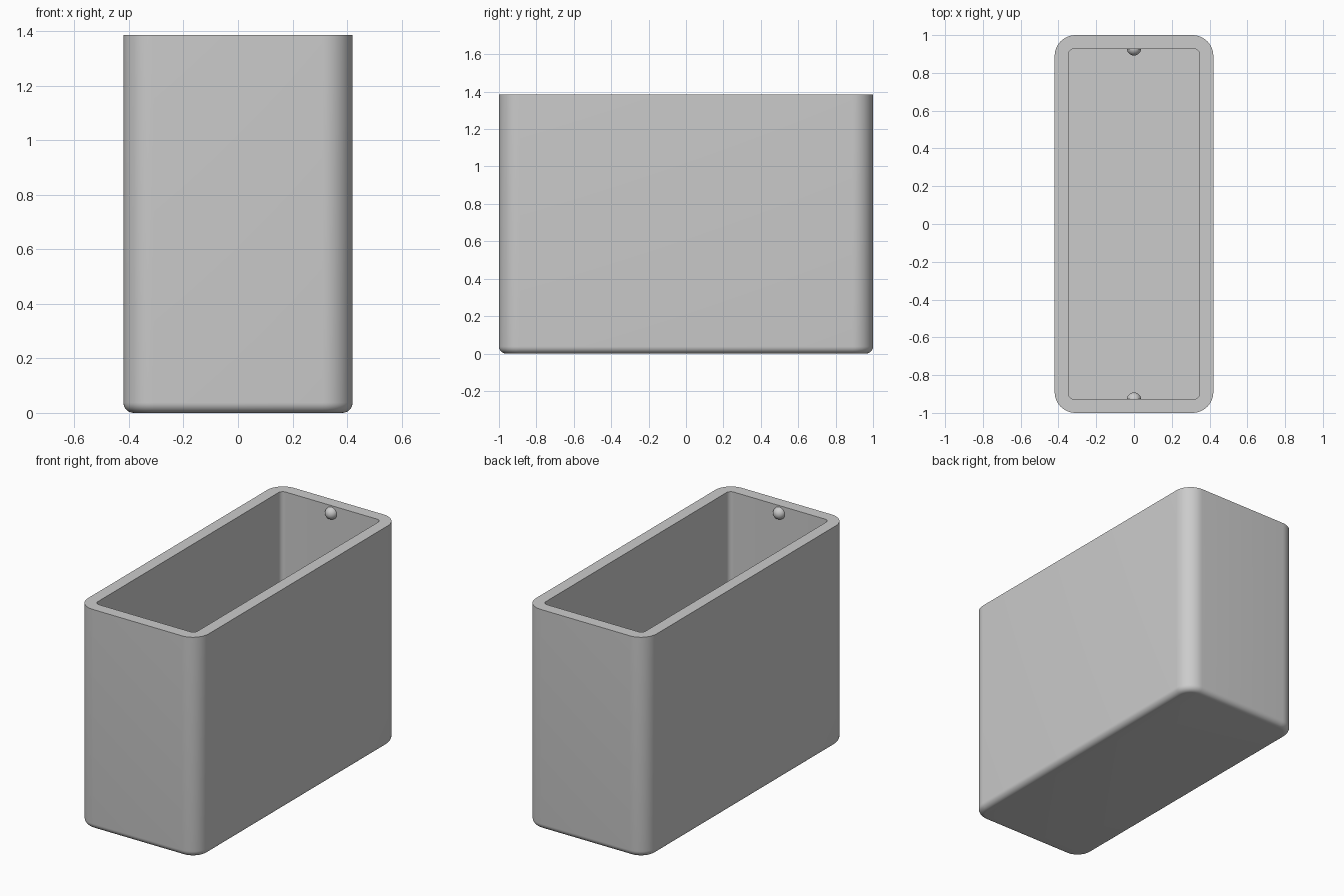
import bpy, bmesh, math

if "Cube" in bpy.data.objects:
    bpy.data.objects.remove(bpy.data.objects["Cube"])

HX, HY, H = 0.42, 1.0, 1.385      # outer half sizes and height
WALL, R_OUT, R_IN, FILLET = 0.073, 0.11, 0.03, 0.038
SEG = 12

grey = bpy.data.materials.new("light grey")
grey.diffuse_color = (0.6, 0.6, 0.6, 1)
grey.use_nodes = True
grey.node_tree.nodes["Principled BSDF"].inputs["Base Color"].default_value = grey.diffuse_color


def ring(bm, hx, hy, r, z):
    """Rounded rectangle loop of vertices."""
    out = []
    for q, (sx, sy) in enumerate([(1, 1), (-1, 1), (-1, -1), (1, -1)]):
        for i in range(SEG + 1):
            a = math.radians(90 * (q + i / SEG))
            out.append(bm.verts.new((sx * (hx - r) + r * math.cos(a),
                                     sy * (hy - r) + r * math.sin(a), z)))
    return out


# Open box: rounded underside, outer wall, rim, inner wall, floor
bm = bmesh.new()
rings = []
for i in range(9):
    a = math.radians(90 * i / 8)
    d = FILLET * (1 - math.sin(a))
    rings.append(ring(bm, HX - d, HY - d, R_OUT - d, FILLET * (1 - math.cos(a))))
rings.append(ring(bm, HX, HY, R_OUT, H))
rings.append(ring(bm, HX - WALL, HY - WALL, R_IN, H))
rings.append(ring(bm, HX - WALL, HY - WALL, R_IN, WALL))
for lo, hi in zip(rings, rings[1:]):
    n = len(lo)
    for i in range(n):
        j = (i + 1) % n
        bm.faces.new((lo[i], lo[j], hi[j], hi[i]))
bm.faces.new(rings[0][::-1])
bm.faces.new(rings[-1])
mesh = bpy.data.meshes.new("open_box")
bm.to_mesh(mesh)
bm.free()
box = bpy.data.objects.new("open_box", mesh)
bpy.context.collection.objects.link(box)
box.data.materials.append(grey)
bpy.context.view_layer.objects.active = box
box.select_set(True)
bpy.ops.object.shade_smooth_by_angle(angle=math.radians(30))

# Snap bumps inside both end walls
for name, s in (("front_bump", -1), ("back_bump", 1)):
    bpy.ops.mesh.primitive_uv_sphere_add(segments=32, ring_count=16, radius=0.038,
                                         location=(0, s * (HY - WALL + 0.003), H - 0.047))
    bump = bpy.context.object
    bump.name = name
    bump.data.materials.append(grey)
    bpy.ops.object.shade_smooth()
